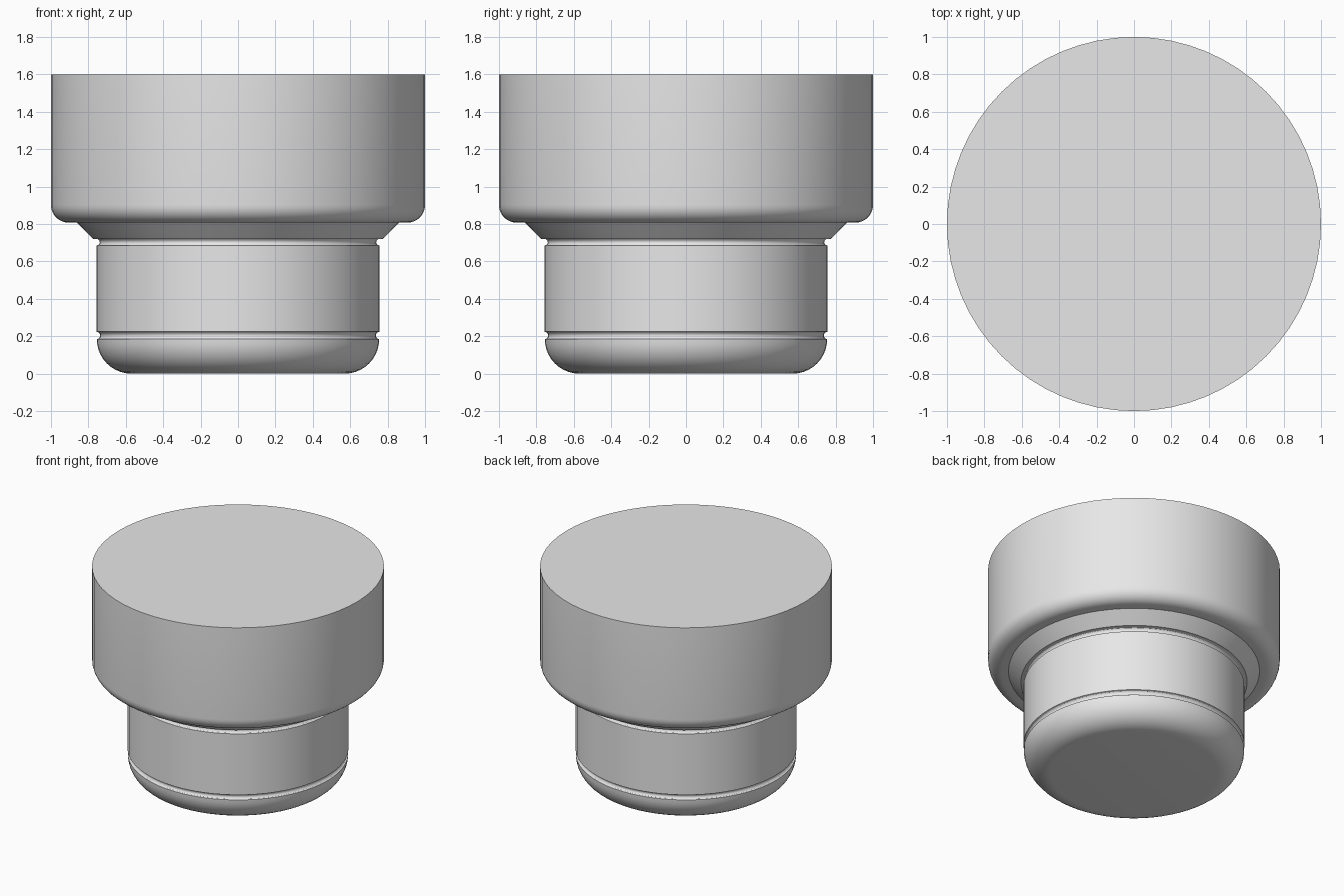
import bpy, bmesh, math

if "Cube" in bpy.data.objects:
    bpy.data.objects.remove(bpy.data.objects["Cube"])

SEGMENTS = 64

grey = bpy.data.materials.new("light_grey")
grey.diffuse_color = (0.8, 0.8, 0.8, 1)
grey.use_nodes = True
grey.node_tree.nodes["Principled BSDF"].inputs["Base Color"].default_value = grey.diffuse_color


def arc(cx, cz, rx, rz, start, end, steps):
    """Points (radius, height) along an elliptical arc, angles in degrees."""
    pts = []
    for i in range(steps + 1):
        a = math.radians(start + (end - start) * i / steps)
        pts.append((cx + rx * math.cos(a), cz + rz * math.sin(a)))
    return pts


def lathe(name, profile):
    """Revolve a profile about z and cap both ends with a flat disc."""
    bm = bmesh.new()
    rings = []
    for r, z in profile:
        rings.append([bm.verts.new((r * math.cos(2 * math.pi * i / SEGMENTS),
                                    r * math.sin(2 * math.pi * i / SEGMENTS), z))
                      for i in range(SEGMENTS)])
    for low, high in zip(rings, rings[1:]):
        for i in range(SEGMENTS):
            j = (i + 1) % SEGMENTS
            bm.faces.new((low[i], low[j], high[j], high[i]))
    bm.faces.new(rings[0][::-1])
    bm.faces.new(rings[-1])
    bmesh.ops.recalc_face_normals(bm, faces=bm.faces)
    mesh = bpy.data.meshes.new(name)
    bm.to_mesh(mesh)
    bm.free()
    mesh.materials.append(grey)
    obj = bpy.data.objects.new(name, mesh)
    bpy.context.collection.objects.link(obj)
    bpy.ops.object.select_all(action='DESELECT')
    obj.select_set(True)
    bpy.context.view_layer.objects.active = obj
    bpy.ops.object.shade_smooth_by_angle(angle=math.radians(30))
    return obj


profile = (
    arc(0.57, 0.185, 0.185, 0.185, -90, 0, 10)       # rounded foot
    + arc(0.755, 0.204, 0.018, 0.019, 270, 90, 6)[1:]  # lower groove
    + [(0.757, 0.224), (0.757, 0.685)]               # stem wall
    + arc(0.757, 0.703, 0.018, 0.018, 270, 90, 6)[1:]  # upper groove
    + [(0.775, 0.721), (0.86, 0.807)]                # conical seat
    + arc(0.905, 0.902, 0.095, 0.095, -90, 0, 8)     # rounded shoulder
    + [(1.0, 1.6)]                                   # head wall
)
lathe("stepped_plug", profile)
